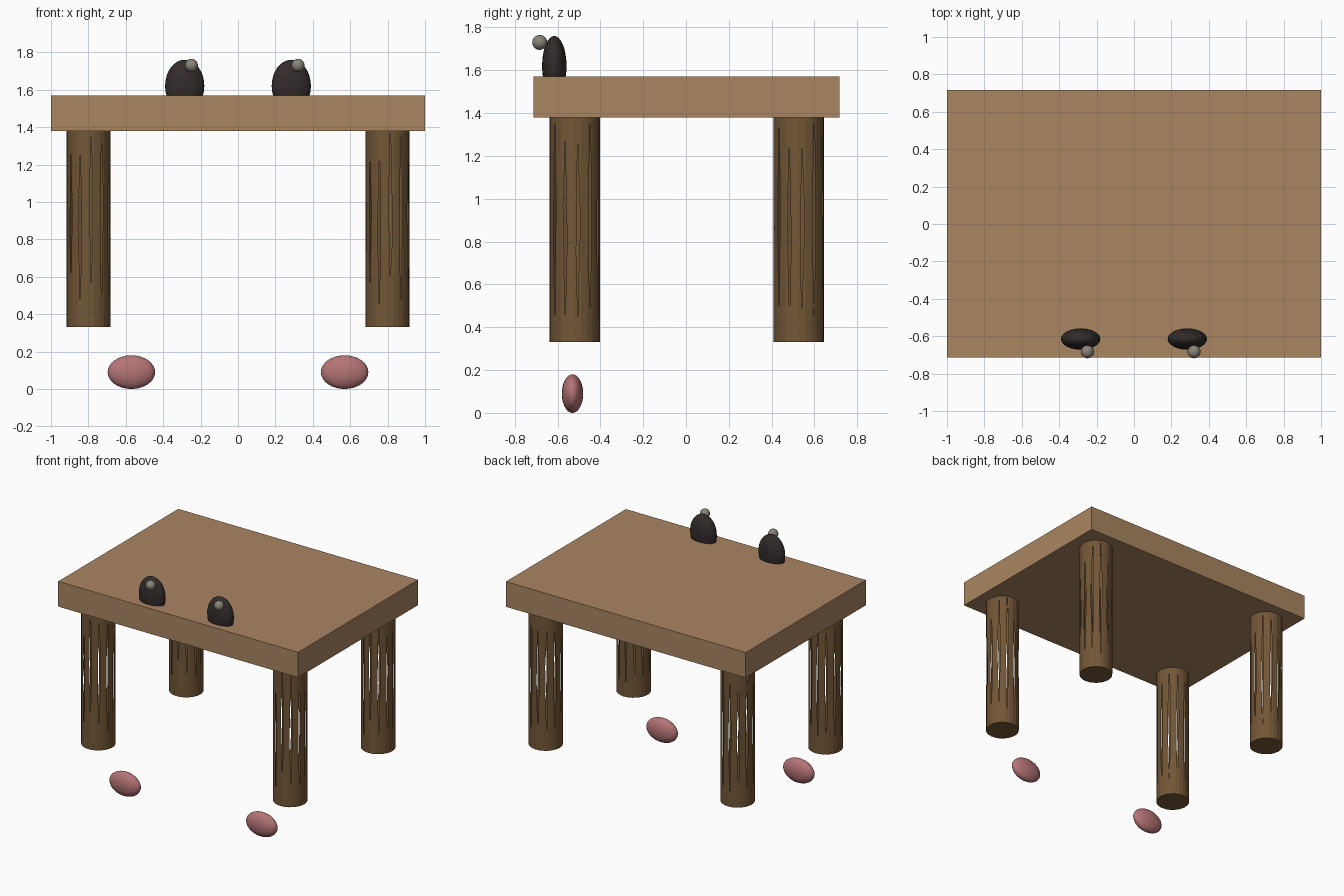
import bpy, bmesh, math, random
from mathutils import Vector

if "Cube" in bpy.data.objects:
    bpy.data.objects.remove(bpy.data.objects["Cube"])


def material(name, rgb):
    m = bpy.data.materials.new(name)
    m.diffuse_color = (*rgb, 1)
    m.use_nodes = True
    m.node_tree.nodes["Principled BSDF"].inputs["Base Color"].default_value = m.diffuse_color
    return m


WOOD = material("table_wood", (0.40, 0.235, 0.12))
LOG = material("log_wood", (0.17, 0.095, 0.038))
PINK = material("pink", (0.46, 0.175, 0.18))
DARK = material("dark", (0.032, 0.024, 0.024))
GREY = material("grey", (0.25, 0.23, 0.195))


def ellipsoid(name, center, radii, mat):
    bpy.ops.mesh.primitive_uv_sphere_add(segments=24, ring_count=16, radius=1, location=center)
    ob = bpy.context.object
    ob.name = name
    ob.scale = radii
    bpy.ops.object.transform_apply(location=False, rotation=False, scale=True)
    bpy.ops.object.shade_smooth()
    ob.data.materials.append(mat)
    return ob


# Leg: hollow 24-sided log, every other side split by a thin wavy crack
def log_mesh(radius=0.118, z0=0.33, z1=1.39, cracks=12, rows=10):
    rng = random.Random(4)
    bm = bmesh.new()
    zs = [z0 + (z1 - z0) * r / rows for r in range(rows + 1)]

    def rim(deg, z):
        a = math.radians(deg)
        return Vector((radius * math.cos(a), radius * math.sin(a), z))

    columns = []
    for k in range(cracks):
        first, last = rng.choice((1, 1, 2)), rows - rng.choice((0, 1, 1))
        left, crack_l, crack_r, right = [], [], [], []
        for r, z in enumerate(zs):
            a, b = rim(30 * k, z), rim(30 * k + 15, z)
            t = min(max((r - first) / (last - first), 0), 1)
            half = 0.28 * math.sin(math.pi * t) ** 1.5
            mid = 0.5 + rng.uniform(-0.06, 0.06)
            left.append(bm.verts.new(a))
            crack_l.append(bm.verts.new(a.lerp(b, mid - half)))
            crack_r.append(bm.verts.new(a.lerp(b, mid + half)))
            right.append(bm.verts.new(b))
        columns += [left, crack_l, crack_r, right]
    count = len(columns)
    for i in range(count):
        if i % 4 == 1:
            continue  # the open crack
        p, q = columns[i], columns[(i + 1) % count]
        for r in range(rows):
            bm.faces.new((p[r], q[r], q[r + 1], p[r + 1]))
    # end caps
    bm.faces.new([c[0] for i, c in enumerate(columns) if i % 4 != 2][::-1])
    bm.faces.new([c[-1] for i, c in enumerate(columns) if i % 4 != 2])
    bmesh.ops.remove_doubles(bm, verts=bm.verts, dist=0.0002)
    me = bpy.data.meshes.new("log_leg")
    bm.to_mesh(me)
    bm.free()
    me.materials.append(LOG)
    return me


leg_mesh = log_mesh()
for yname, y in (("front", -0.52), ("back", 0.527)):
    for xname, x in (("left", -0.80), ("right", 0.80)):
        leg = bpy.data.objects.new(f"{yname}_{xname}_leg", leg_mesh)
        leg.location = (x, y, 0)
        bpy.context.collection.objects.link(leg)

# Table top
bpy.ops.mesh.primitive_cube_add(size=1, location=(0, 0.002, 1.475))
top = bpy.context.object
top.name = "table_top"
top.scale = (2, 1.43, 0.19)
bpy.ops.object.transform_apply(location=False, rotation=False, scale=True)
top.data.materials.append(WOOD)

# Eyes with highlights, and feet
for side, s in (("left", -1), ("right", 1)):
    ellipsoid(f"{side}_eye", (s * 0.285, -0.615, 1.62), (0.105, 0.057, 0.14), DARK)
    ellipsoid(f"{side}_eye_highlight", (s * 0.285 + 0.036, -0.683, 1.73), (0.035,) * 3, GREY)
    ellipsoid(f"{side}_foot", (s * 0.57, -0.53, 0.09), (0.127, 0.05, 0.09), PINK)
